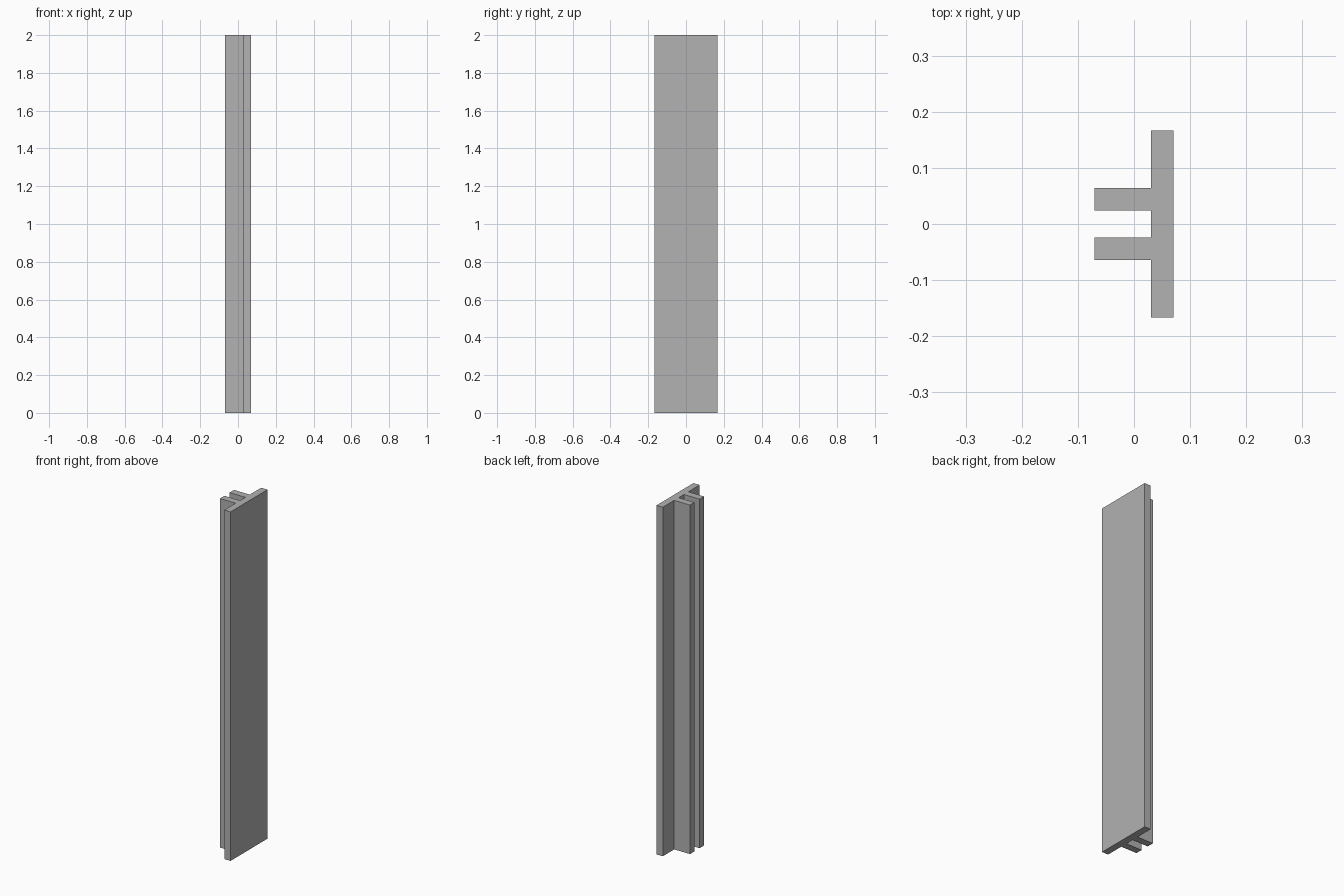
import bpy
import bmesh

cube = bpy.data.objects.get("Cube")
if cube:
    bpy.data.objects.remove(cube, do_unlink=True)

HEIGHT = 2.0
FACE_X, STEP_X, RIB_X = 0.07, 0.03, -0.07   # plate face, plate back, rib tips
PLATE_Y = 0.167                             # half width of the plate
RIB_OUT, RIB_IN = 0.064, 0.024              # outer and inner sides of a rib

grey = bpy.data.materials.new("plain grey")
grey.use_nodes = True
colour = (0.445, 0.445, 0.445, 1.0)
grey.diffuse_color = colour
grey.node_tree.nodes["Principled BSDF"].inputs["Base Color"].default_value = colour

# Half of the cross-section, mirrored to give a plate with two ribs
half = [(FACE_X, PLATE_Y), (STEP_X, PLATE_Y), (STEP_X, RIB_OUT),
        (RIB_X, RIB_OUT), (RIB_X, RIB_IN), (STEP_X, RIB_IN)]
profile = half + [(x, -y) for x, y in reversed(half)]

# Extrude the cross-section to full height
bm = bmesh.new()
base = bm.faces.new([bm.verts.new((x, y, 0)) for x, y in profile])
top = bmesh.ops.extrude_face_region(bm, geom=[base], use_keep_orig=True)["geom"]
bmesh.ops.translate(bm, vec=(0, 0, HEIGHT),
                    verts=[v for v in top if isinstance(v, bmesh.types.BMVert)])
bmesh.ops.recalc_face_normals(bm, faces=bm.faces)

mesh = bpy.data.meshes.new("ribbed_trim_strip")
bm.to_mesh(mesh)
bm.free()
mesh.materials.append(grey)
strip = bpy.data.objects.new("ribbed_trim_strip", mesh)
bpy.context.collection.objects.link(strip)
